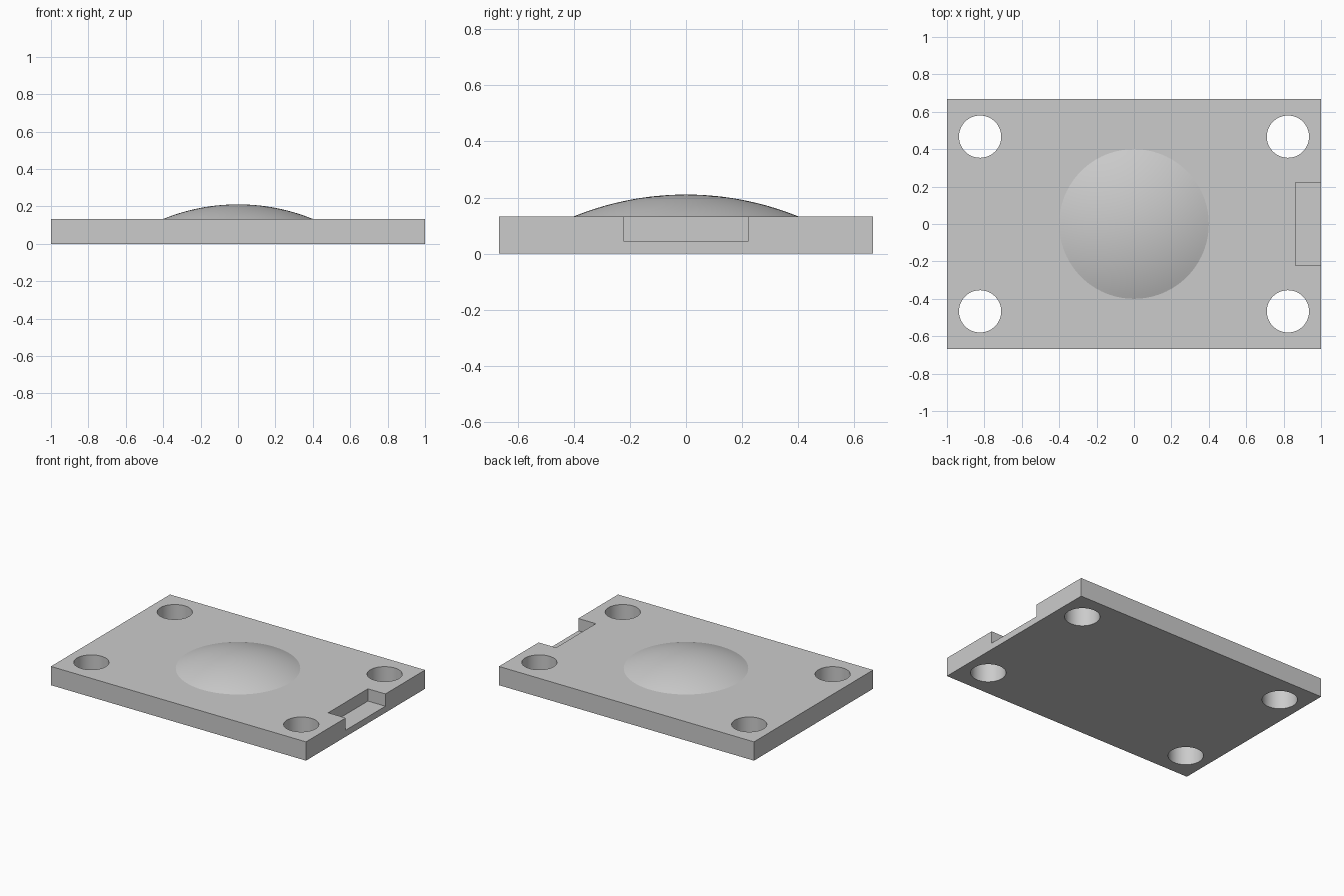
import bpy
import math

WIDTH, DEPTH, THICK = 2.0, 1.334, 0.133
DOME_RADIUS, DOME_HEIGHT = 0.4, 0.078
HOLE_X, HOLE_Y, HOLE_RADIUS = 0.823, 0.467, 0.113
NOTCH_DEPTH, NOTCH_WIDTH, NOTCH_FLOOR = 0.137, 0.445, 0.046

default_cube = bpy.data.objects.get("Cube")
if default_cube:
    bpy.data.objects.remove(default_cube, do_unlink=True)

grey = bpy.data.materials.new("plain grey")
grey.use_nodes = True
grey.diffuse_color = (0.6, 0.6, 0.6, 1)
grey.node_tree.nodes["Principled BSDF"].inputs["Base Color"].default_value = grey.diffuse_color


def box(name, low, high):
    """Box spanning two opposite corners."""
    centre = [(a + b) / 2 for a, b in zip(low, high)]
    bpy.ops.mesh.primitive_cube_add(size=1, location=centre)
    obj = bpy.context.object
    obj.name = name
    obj.scale = [b - a for a, b in zip(low, high)]
    bpy.ops.object.transform_apply(location=True, rotation=False, scale=True)
    return obj


def select_only(obj):
    bpy.ops.object.select_all(action="DESELECT")
    obj.select_set(True)
    bpy.context.view_layer.objects.active = obj


def cut(target, cutter):
    """Subtract the cutter from the target and discard it."""
    cutter.hide_render = True
    select_only(target)
    mod = target.modifiers.new("cut", "BOOLEAN")
    mod.operation = "DIFFERENCE"
    mod.solver = "EXACT"
    mod.object = cutter
    bpy.ops.object.modifier_apply(modifier=mod.name)
    bpy.data.objects.remove(cutter, do_unlink=True)


def finish(obj):
    obj.data.materials.clear()
    obj.data.materials.append(grey)
    select_only(obj)
    bpy.ops.object.shade_smooth_by_angle(angle=math.radians(30))


# Flat base plate
plate = box("base_plate", (-WIDTH / 2, -DEPTH / 2, 0), (WIDTH / 2, DEPTH / 2, THICK))

# Four through holes in the corners
for sx in (-1, 1):
    for sy in (-1, 1):
        bpy.ops.mesh.primitive_cylinder_add(
            vertices=64, radius=HOLE_RADIUS, depth=1,
            location=(sx * HOLE_X, sy * HOLE_Y, 0))
        cut(plate, bpy.context.object)

# Shallow notch open to the top and one end
cut(plate, box("notch_cutter",
               (WIDTH / 2 - NOTCH_DEPTH, -NOTCH_WIDTH / 2, NOTCH_FLOOR),
               (WIDTH / 2 + 1, NOTCH_WIDTH / 2, 1)))
finish(plate)

# Spherical cap, as rings around a pole, resting on the plate
RINGS, SIDES = 16, 96
sphere_radius = (DOME_RADIUS ** 2 + DOME_HEIGHT ** 2) / (2 * DOME_HEIGHT)
half_angle = math.asin(DOME_RADIUS / sphere_radius)
verts = [(0, 0, THICK + DOME_HEIGHT)]
for i in range(1, RINGS + 1):
    tilt = half_angle * i / RINGS
    r = sphere_radius * math.sin(tilt)
    z = THICK + DOME_HEIGHT - sphere_radius * (1 - math.cos(tilt))
    for j in range(SIDES):
        turn = math.tau * j / SIDES
        verts.append((r * math.cos(turn), r * math.sin(turn), z))
faces = []
for j in range(SIDES):
    k = (j + 1) % SIDES
    faces.append((0, 1 + j, 1 + k))
    for i in range(RINGS - 1):
        a, b = 1 + i * SIDES, 1 + (i + 1) * SIDES
        faces.append((a + j, b + j, b + k, a + k))
mesh = bpy.data.meshes.new("dome")
mesh.from_pydata(verts, [], faces)
dome = bpy.data.objects.new("dome", mesh)
bpy.context.collection.objects.link(dome)
finish(dome)
